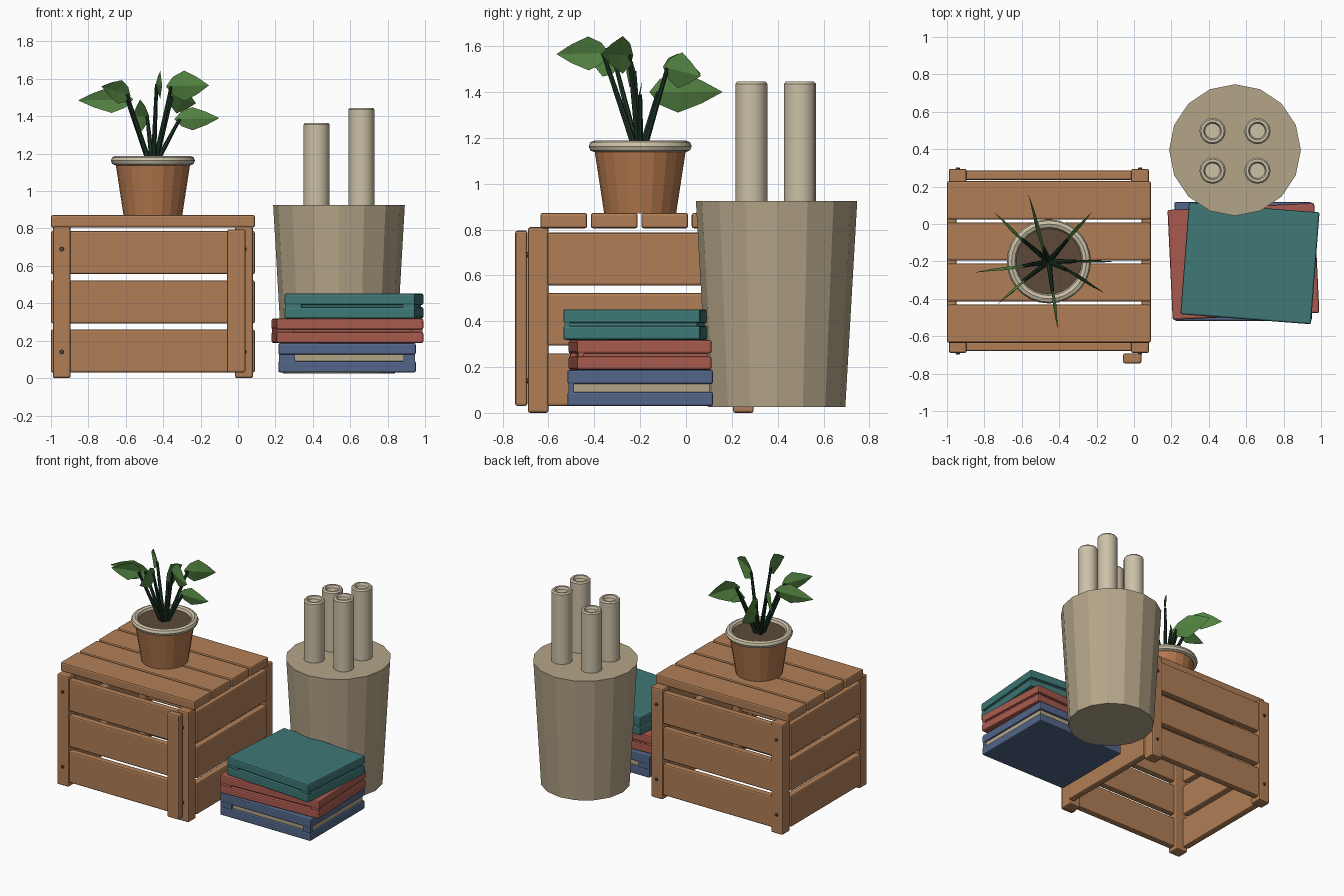
import bpy, bmesh, math
from mathutils import Vector, Matrix

if "Cube" in bpy.data.objects:
    bpy.data.objects.remove(bpy.data.objects["Cube"])


def mat(name, r, g, b):
    m = bpy.data.materials.new(name)
    lin = [((c / 255 + 0.055) / 1.055) ** 2.4 for c in (r, g, b)]
    m.diffuse_color = (*lin, 1)
    m.use_nodes = True
    m.node_tree.nodes["Principled BSDF"].inputs["Base Color"].default_value = m.diffuse_color
    return m


WOOD = mat("wood", 177, 127, 86)
CLAY = mat("terracotta", 180, 120, 77)
PALE = mat("pale_cream", 204, 193, 168)
SAND = mat("sand", 180, 165, 137)
SOIL = mat("soil_brown", 92, 74, 58)
STEM = mat("stem_green", 30, 54, 38)
LEAF = mat("leaf_green", 84, 132, 66)
BLUE = mat("blue", 82, 102, 136)
RED = mat("red", 168, 90, 78)
TEAL = mat("teal", 62, 120, 118)


def finish(name, bm, material, smooth=False):
    bmesh.ops.recalc_face_normals(bm, faces=bm.faces)
    me = bpy.data.meshes.new(name)
    bm.to_mesh(me)
    bm.free()
    me.materials.append(material)
    ob = bpy.data.objects.new(name, me)
    bpy.context.collection.objects.link(ob)
    if smooth:
        bpy.context.view_layer.objects.active = ob
        ob.select_set(True)
        bpy.ops.object.shade_smooth_by_angle(angle=math.radians(35))
        ob.select_set(False)
    return ob


def box(name, x, y, z, material, bevel=0.01, pivot=None, turn=0):
    """Bevelled box from (min, max) ranges, turned about a vertical axis."""
    bm = bmesh.new()
    bmesh.ops.create_cube(bm, size=1)
    for v in bm.verts:
        v.co = [r[0] + (c + 0.5) * (r[1] - r[0]) for r, c in zip((x, y, z), v.co)]
    if bevel:
        bmesh.ops.bevel(bm, geom=bm.edges[:], offset=bevel, segments=2,
                        profile=0.5, affect='EDGES')
    if pivot:
        bmesh.ops.rotate(bm, verts=bm.verts, cent=(*pivot, 0),
                         matrix=Matrix.Rotation(math.radians(turn), 3, 'Z'))
    return finish(name, bm, material)


def lathe(name, profile, cx, cy, n, material, smooth=False, closed=False):
    """Revolve (radius, z) points; open profiles are capped at both ends."""
    bm = bmesh.new()
    rings = [[bm.verts.new((cx + r * math.cos(2 * math.pi * i / n),
                            cy + r * math.sin(2 * math.pi * i / n), z))
              for i in range(n)] for r, z in profile]
    pairs = list(zip(rings, rings[1:]))
    if closed:
        pairs.append((rings[-1], rings[0]))
    else:
        bm.faces.new(rings[0])
        bm.faces.new(rings[-1])
    for a, b in pairs:
        for i in range(n):
            j = (i + 1) % n
            bm.faces.new((a[i], a[j], b[j], b[i]))
    return finish(name, bm, material, smooth)


def rod(name, a, b, r1, r2, n, material):
    a, b = Vector(a), Vector(b)
    d = b - a
    bm = bmesh.new()
    m = Matrix.Translation((a + b) / 2) @ d.to_track_quat('Z', 'Y').to_matrix().to_4x4()
    bmesh.ops.create_cone(bm, cap_ends=True, segments=n, radius1=r1, radius2=r2,
                          depth=d.length, matrix=m)
    return finish(name, bm, material)


# --- Crate: lid slats, wall slats, corner posts, nails
for i in range(4):
    y0 = -0.635 + i * 0.22
    box(f"crate_lid_slat_{i}", (-1, 0.09), (y0, y0 + 0.204), (0.805, 0.872), WOOD)
for i in range(3):
    z = (0.03 + i * 0.263, 0.26 + i * 0.263)
    box(f"crate_front_slat_{i}", (-0.95, 0.04), (-0.68, -0.63), z, WOOD)
    box(f"crate_back_slat_{i}", (-0.95, 0.04), (0.235, 0.285), z, WOOD)
    box(f"crate_left_slat_{i}", (-1, -0.95), (-0.605, 0.21), z, WOOD)
    box(f"crate_right_slat_{i}", (0.04, 0.09), (-0.605, 0.21), z, WOOD)
for side, px in (("left", -0.99), ("right", -0.015)):
    for end, py, ny, out in (("front", -0.69, -0.685, -1), ("back", 0.205, 0.29, 1)):
        box(f"crate_post_{end}_{side}", (px, px + 0.095), (py, py + 0.09), (0, 0.81), WOOD)
        for k, z in enumerate((0.14, 0.69)):
            nx = px + 0.048
            rod(f"nail_{end}_{side}_{k}", (nx, ny, z), (nx, ny + out * 0.013, z),
                0.013, 0.01, 10, SOIL)
box("leaning_board", (-0.058, 0.04), (-0.745, -0.692), (0.03, 0.795), WOOD)

# --- Plant pot
PX, PY = -0.455, -0.2
lathe("pot_body", [(0.157, 0.87), (0.2, 1.15)], PX, PY, 20, CLAY)
lathe("pot_rim", [(0.2 + 0.025 * math.cos(a * math.pi / 4),
                   1.163 + 0.025 * math.sin(a * math.pi / 4)) for a in range(8)],
      PX, PY, 28, PALE, smooth=True, closed=True)
lathe("pot_soil", [(0.185, 1.14), (0.183, 1.162)], PX, PY, 20, SOIL)


# --- Leaves: upright folded blades on thin stems
def leaf(name, tip, base, half):
    tip, base = Vector(tip), Vector(base)
    d = tip - base
    side = d.cross(Vector((0, 0, 1))).normalized()
    up = side.cross(d).normalized()
    bm = bmesh.new()
    rows = []
    for t, w in ((0, 0), (0.15, 0.62), (0.4, 1), (0.72, 0.55), (1, 0)):
        bulge = side * 0.11 * half * 4 * t * (1 - t)
        mid = base + d * t + bulge
        if w == 0:
            rows.append([bm.verts.new(mid)])
        else:
            rows.append([bm.verts.new(mid + up * half * w * s - side * abs(s) * 0.25 * half * w)
                         for s in (-1, 0, 1)])
    for a, b in zip(rows, rows[1:]):
        for k in range(2):
            loop = ([a[0]] if len(a) == 1 else [a[k + 1], a[k]])
            loop += ([b[0]] if len(b) == 1 else [b[k], b[k + 1]])
            bm.faces.new(loop)
    return finish(name, bm, LEAF)


LEAVES = [  # tip, base, half width
    ((-0.855, -0.26, 1.485), (-0.56, -0.22, 1.49), 0.07),
    ((-0.75, 0.065, 1.48), (-0.58, -0.1, 1.51), 0.07),
    ((-0.225, 0.065, 1.47), (-0.37, -0.1, 1.51), 0.08),
    ((-0.10, -0.2, 1.39), (-0.34, -0.2, 1.385), 0.062),
    ((-0.155, -0.37, 1.565), (-0.385, -0.23, 1.56), 0.082),
    ((-0.405, -0.565, 1.565), (-0.44, -0.335, 1.57), 0.074),
    ((-0.565, 0.16, 1.40), (-0.475, -0.16, 1.40), 0.09),
    ((-0.73, -0.43, 1.56), (-0.575, -0.29, 1.51), 0.065),
]
for i, (tip, base, half) in enumerate(LEAVES):
    leaf(f"leaf_{i}", tip, base, half)
    b = Vector(base)
    root = Vector((PX, PY, 1.15)) + Vector((b.x - PX, b.y - PY, 0)) * 0.15
    rod(f"leaf_stem_{i}", root, b + (Vector(tip) - b) * 0.12, 0.015, 0.009, 7, STEM)

# --- Tall tapered bin with four tubes
lathe("bin_body", [(0.3, 0.025), (0.352, 0.925)], 0.54, 0.395, 16, SAND)
for i, (tx, top) in enumerate(((0.42, 1.365), (0.66, 1.445))):
    for j, ty in enumerate((0.285, 0.497)):
        lathe(f"tube_{i}_{j}", [(0.07, 0.9), (0.07, top - 0.01), (0.062, top),
                                (0.048, top), (0.041, top - 0.02)],
              tx, ty, 16, PALE, smooth=True)


# --- Book stack: two covers, inner block, front corner blocks
def book(name, c, w, d, z0, z1, gap, turn, cover, pages):
    x0, x1, y0, y1 = c[0] - w / 2, c[0] + w / 2, c[1] - d / 2, c[1] + d / 2
    h = (z1 - z0 - gap) / 2
    put = dict(pivot=c, turn=turn)
    box(name + "_lower_cover", (x0, x1), (y0, y1), (z0, z0 + h), cover, 0.009, **put)
    box(name + "_upper_cover", (x0, x1), (y0, y1), (z1 - h, z1), cover, 0.009, **put)
    inner = (z0 + h - 0.01, z1 - h + 0.01)
    box(name + "_pages", (x0 + 0.03, x1 - 0.012), (y0 + 0.025, y1 - 0.015), inner, pages, 0, **put)
    box(name + "_spine", (x0 + 0.003, x0 + 0.09), (y0 + 0.005, y1 - 0.005), inner, cover, 0, **put)
    box(name + "_corner", (x1 - 0.065, x1 - 0.004), (y0 + 0.005, y0 + 0.03), inner, cover, 0, **put)


book("blue_book", (0.583, -0.2), 0.735, 0.635, 0.03, 0.187, 0.034, 0, BLUE, SAND)
book("red_book", (0.585, -0.2), 0.785, 0.588, 0.188, 0.318, 0.012, 2.7, RED, RED)
book("teal_book", (0.62, -0.21), 0.70, 0.60, 0.319, 0.452, 0.012, -4.4, TEAL, TEAL)
